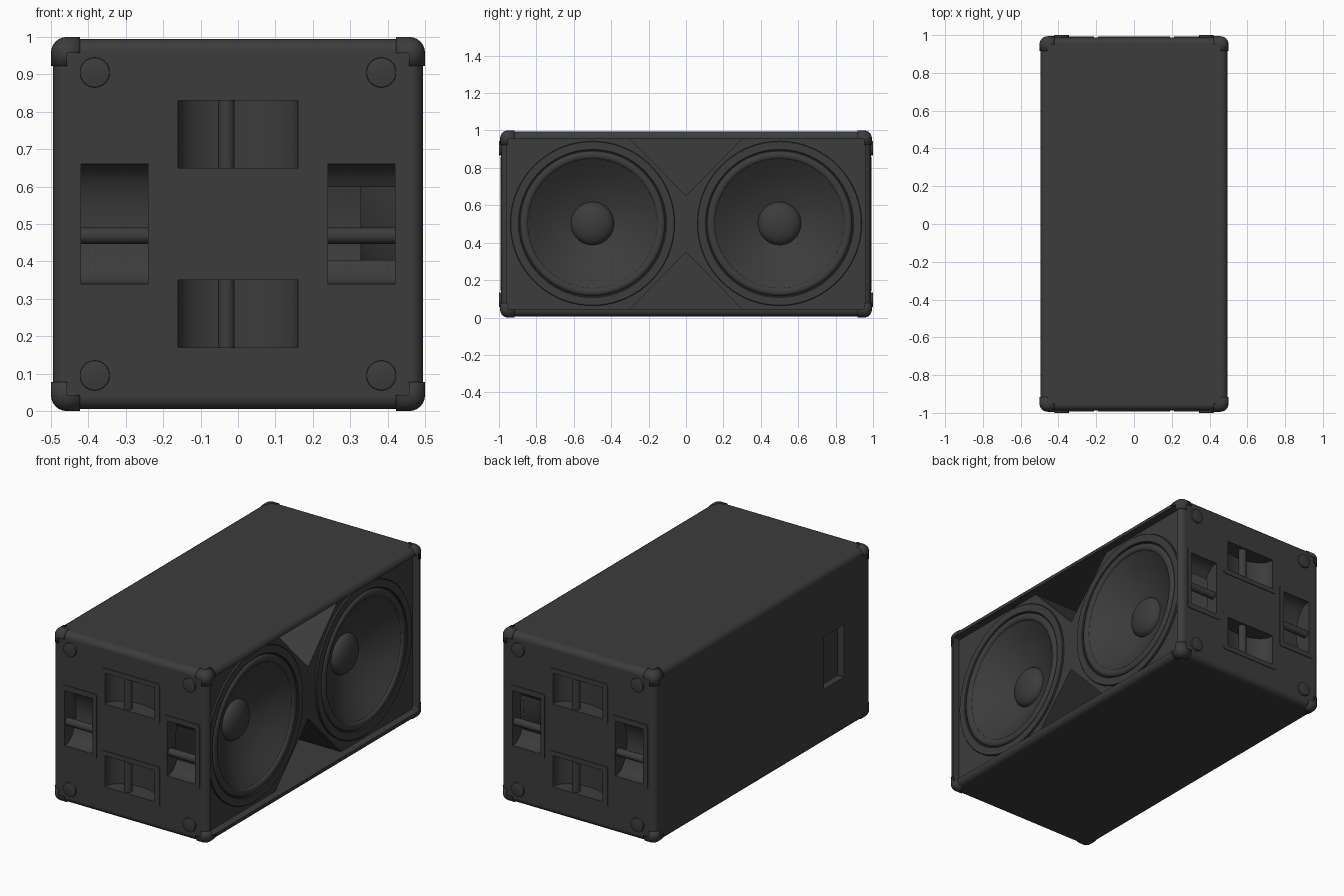
import bpy, bmesh, math
from mathutils import Matrix, Vector

if "Cube" in bpy.data.objects:
    bpy.data.objects.remove(bpy.data.objects["Cube"])

T = Matrix.Translation
R = Matrix.Rotation
black = bpy.data.materials.new("dark_paint")
black.diffuse_color = (0.045, 0.045, 0.045, 1)
black.use_nodes = True
black.node_tree.nodes["Principled BSDF"].inputs["Base Color"].default_value = black.diffuse_color


def finish(name, bm, smooth=30):
    bmesh.ops.recalc_face_normals(bm, faces=bm.faces)
    me = bpy.data.meshes.new(name)
    bm.to_mesh(me)
    bm.free()
    ob = bpy.data.objects.new(name, me)
    bpy.context.collection.objects.link(ob)
    me.materials.append(black)
    shade(ob, smooth)
    return ob


def activate(ob):
    bpy.ops.object.select_all(action='DESELECT')
    ob.select_set(True)
    bpy.context.view_layer.objects.active = ob


def shade(ob, angle=30):
    activate(ob)
    bpy.ops.object.shade_smooth_by_angle(angle=math.radians(angle))


def box(lo, hi, bevel=0, axis=None, seg=5):
    """Box from corner to corner; bevels all edges or only those along one axis."""
    lo, hi = Vector(lo), Vector(hi)
    bm = bmesh.new()
    bmesh.ops.create_cube(bm, size=1, matrix=T((lo + hi) / 2) @ Matrix.Diagonal((*(hi - lo), 1)))
    if bevel:
        edges = [e for e in bm.edges if axis is None or
                 abs((e.verts[0].co - e.verts[1].co).normalized()[axis]) > 0.9]
        bmesh.ops.bevel(bm, geom=edges, offset=bevel, segments=seg, profile=0.5, affect='EDGES')
    return bm


def prism(pts, depth):
    """Closed outline of 3D points pushed along a vector."""
    bm = bmesh.new()
    face = bm.faces.new([bm.verts.new(p) for p in pts])
    new = bmesh.ops.extrude_face_region(bm, geom=[face], use_keep_orig=True)
    bmesh.ops.translate(bm, vec=depth, verts=[v for v in new['geom'] if isinstance(v, bmesh.types.BMVert)])
    return bm


def cylinder(p, axis_rot, r, length, seg=48, bevel=0):
    bm = bmesh.new()
    bmesh.ops.create_cone(bm, cap_ends=True, segments=seg, radius1=r, radius2=r, depth=length,
                          matrix=T(p) @ axis_rot)
    if bevel:
        rim = [e for e in bm.edges if any(len(f.verts) > 4 for f in e.link_faces)]
        bmesh.ops.bevel(bm, geom=rim, offset=bevel, segments=2, profile=0.5, affect='EDGES')
    return bm


def cut(ob, cutter_bm, matrix=Matrix()):
    bmesh.ops.transform(cutter_bm, matrix=matrix, verts=cutter_bm.verts)
    c = finish("cutter", cutter_bm)
    c.hide_render = True
    m = ob.modifiers.new("cut", 'BOOLEAN')
    m.operation, m.object, m.solver = 'DIFFERENCE', c, 'EXACT'
    activate(ob)
    bpy.ops.object.modifier_apply(modifier=m.name)
    bpy.data.objects.remove(c)


ALONG_X, ALONG_Y = R(math.pi / 2, 4, 'Y'), R(math.pi / 2, 4, 'X')
BAFFLE, END = 0.45, 0.988

# Cabinet with recessed baffle
cabinet = finish("cabinet", box((-.495, -END, .005), (.495, END, .995), .035))
cut(cabinet, box((BAFFLE, -.957, .043), (.6, .957, .957), .015, 0, 3))

# Triangular ports above and below, between the woofers
for s in (-1, 1):
    tri = [(BAFFLE + .02, y, .5 + s * z) for y, z in ((-.3, .457), (0, .15), (.3, .457))]
    cut(cabinet, prism(tri, (-.42, 0, 0)))

# Connector recess in the rear panel
cut(cabinet, box((-.6, -.74, .32), (-.455, -.56, .625)))


# Handle parts, built around a local origin: x long, z wide, y into the cabinet
def cup():
    pts = [(-.16, -.09, -.09), (.16, -.09, -.09)]
    n = 14
    for i in range(n + 1):
        a = math.pi * i / n
        pts.append((.16 * math.cos(a), .01 + .095 * math.sin(a), -.09))
    return prism(pts, (0, 0, .18))


for end in (0, math.pi):
    for x, z, turn in ((0, .74, 0), (0, .26, 0), (-.33, .5, -math.pi / 2), (.33, .5, -math.pi / 2)):
        m = R(end, 4, 'Z') @ T((x, -END, z)) @ R(turn, 4, 'Y')
        cut(cabinet, cup(), m)
        # Raised rim plate
        bm = box((-.19, -.004, -.1175), (.19, .006, .1175), .014, 1, 4)
        bmesh.ops.transform(bm, matrix=m, verts=bm.verts)
        plate = finish("handle_plate", bm)
        cut(plate, cup(), m)
        shade(plate)
        # Grip bar
        bm = cylinder((-.031, .026, 0), Matrix(), .022, .184, 24)
        bmesh.ops.transform(bm, matrix=m, verts=bm.verts)
        finish("handle_bar", bm)
    # Stacking feet
    for sx in (-1, 1):
        for z in (.095, .905):
            bm = cylinder((sx * .383, -.99, z), ALONG_Y, .04, .02, 40, .003)
            bmesh.ops.transform(bm, matrix=R(end, 4, 'Z'), verts=bm.verts)
            finish("foot_disc", bm)

# Woofers: lathed ring, surround, cone and dust cap
profile = [(.44, -.002), (.44, .009), (.437, .012), (.396, .012), (.392, .009), (.391, .001), (.387, .001)]
profile += [(.366 + .021 * math.cos(a), .003 + .014 * math.sin(a))
            for a in [math.pi * i / 8 for i in range(9)]]
for i in range(1, 9):
    t = i / 8
    profile.append((.345 - .23 * t, .003 - .125 * t - .012 * math.sin(math.pi * t)))
profile += [(.115 * math.cos(a), -.122 + .055 * math.sin(a))
            for a in [math.pi / 2 * i / 8 for i in range(1, 9)]]

for y in (-.5, .5):
    cut(cabinet, cylinder((.36, y, .503), ALONG_X, .415, .3, 64))
    bm = bmesh.new()
    vs = [bm.verts.new((BAFFLE + h, y + r, .503)) for r, h in profile]
    es = [bm.edges.new(p) for p in zip(vs, vs[1:])]
    bmesh.ops.spin(bm, geom=vs + es, cent=(0, y, .503), axis=(1, 0, 0), angle=2 * math.pi,
                   steps=72, use_merge=True)
    bmesh.ops.remove_doubles(bm, verts=bm.verts, dist=1e-5)
    woofer = finish("woofer", bm)
    # Make the visible side face outwards (+x)
    if sum(p.normal.x * p.area for p in woofer.data.polygons) < 0:
        woofer.data.flip_normals()

shade(cabinet)
cabinet.modifiers.new("even_shading", 'WEIGHTED_NORMAL').keep_sharp = True

# Corner guards: slightly larger rounded box, trimmed to L-shaped corners
half = Vector((.5, .994, .5))
bm = box(-half, half, .042, None, 6)
for ax in range(3):
    for s in (-1, 1):
        for d in (.078, .043):
            no = Vector((0, 0, 0))
            no[ax] = 1
            bmesh.ops.bisect_plane(bm, geom=bm.verts[:] + bm.edges[:] + bm.faces[:],
                                   plane_co=no * s * (half[ax] - d), plane_no=no)


def in_guard(c):
    d = [half[i] - abs(c[i]) for i in range(3)]
    return max(d) < .078 and sum(v < .043 for v in d) >= 2


bmesh.ops.delete(bm, geom=[f for f in bm.faces if not in_guard(f.calc_center_median())], context='FACES')
bmesh.ops.translate(bm, vec=(0, 0, .5), verts=bm.verts)
guards = finish("corner_guards", bm)
sol = guards.modifiers.new("thickness", 'SOLIDIFY')
sol.thickness, sol.offset = .007, -1
